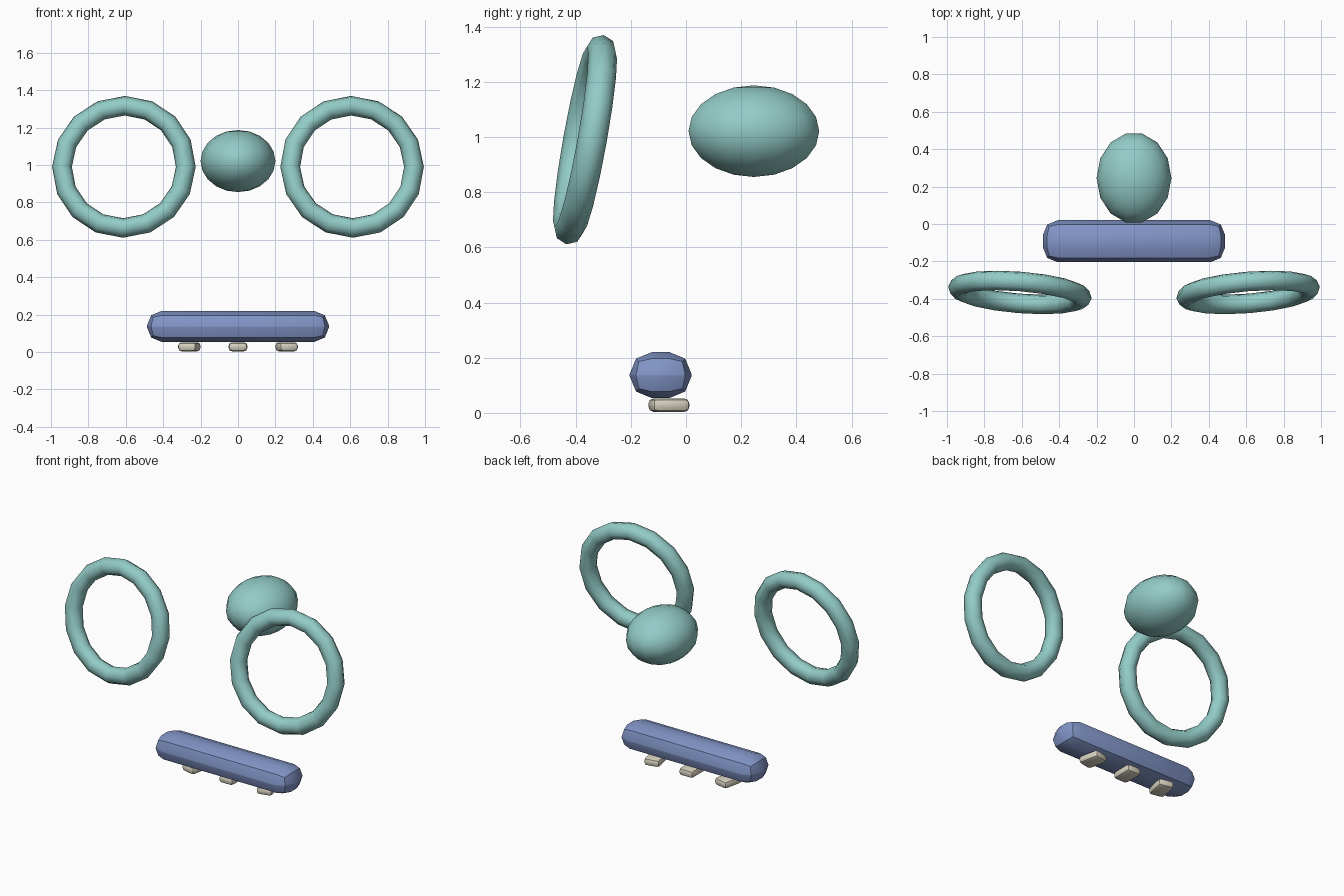
import bpy
from math import radians, pi
from mathutils import Vector

cube = bpy.data.objects.get("Cube")
if cube:
    bpy.data.objects.remove(cube)


def material(name, rgb):
    mat = bpy.data.materials.new(name)
    mat.use_nodes = True
    mat.diffuse_color = (*rgb, 1)
    mat.node_tree.nodes["Principled BSDF"].inputs["Base Color"].default_value = (*rgb, 1)
    return mat


teal = material("soft teal", (0.29, 0.60, 0.57))
blue = material("slate blue", (0.22, 0.30, 0.57))
cream = material("warm cream", (0.68, 0.64, 0.52))


def finish(name, mat, smooth_angle):
    obj = bpy.context.object
    obj.name = name
    obj.data.materials.append(mat)
    bpy.ops.object.shade_smooth_by_angle(angle=radians(smooth_angle))
    return obj


def rounded_box(name, mat, centre, size, bevel, yaw=0):
    bpy.ops.mesh.primitive_cube_add(size=1, location=centre)
    obj = bpy.context.object
    obj.scale = size
    bpy.ops.object.transform_apply(location=False, rotation=False, scale=True)
    mod = obj.modifiers.new("Rounded edges", "BEVEL")
    mod.width = bevel
    mod.segments = 2
    bpy.ops.object.modifier_apply(modifier=mod.name)
    obj.rotation_euler.z = radians(yaw)
    return finish(name, mat, 30)


# Pair of rings, leaning forward at the foot and swept back at the outside
for side, label in ((1, "left"), (-1, "right")):
    bpy.ops.mesh.primitive_torus_add(
        major_segments=16, minor_segments=8, major_radius=0.332,
        minor_radius=0.053, location=(side * 0.61, -0.366, 0.99))
    normal = Vector((side * 0.08, -1, 0.18))
    bpy.context.object.rotation_euler = normal.to_track_quat("Z", "Y").to_euler()
    finish(label + "_ring", teal, 60)

# Egg-shaped body behind the rings
bpy.ops.mesh.primitive_uv_sphere_add(
    segments=14, ring_count=10, radius=1, location=(0, 0.246, 1.021),
    rotation=(0, 0, pi / 2))
bpy.context.object.scale = (0.243, 0.2, 0.166)
finish("egg_body", teal, 60)

# Thick rounded bar
rounded_box("bar", blue, (0, -0.092, 0.137), (0.975, 0.225, 0.166), 0.08)

# Small feet, the outer two turned outwards
for label, x, yaw in (("right", -0.26, -12), ("middle", 0, 0), ("left", 0.26, 12)):
    rounded_box(label + "_foot", cream, (x, -0.062, 0.028),
                (0.1, 0.138, 0.048), 0.018, yaw)
